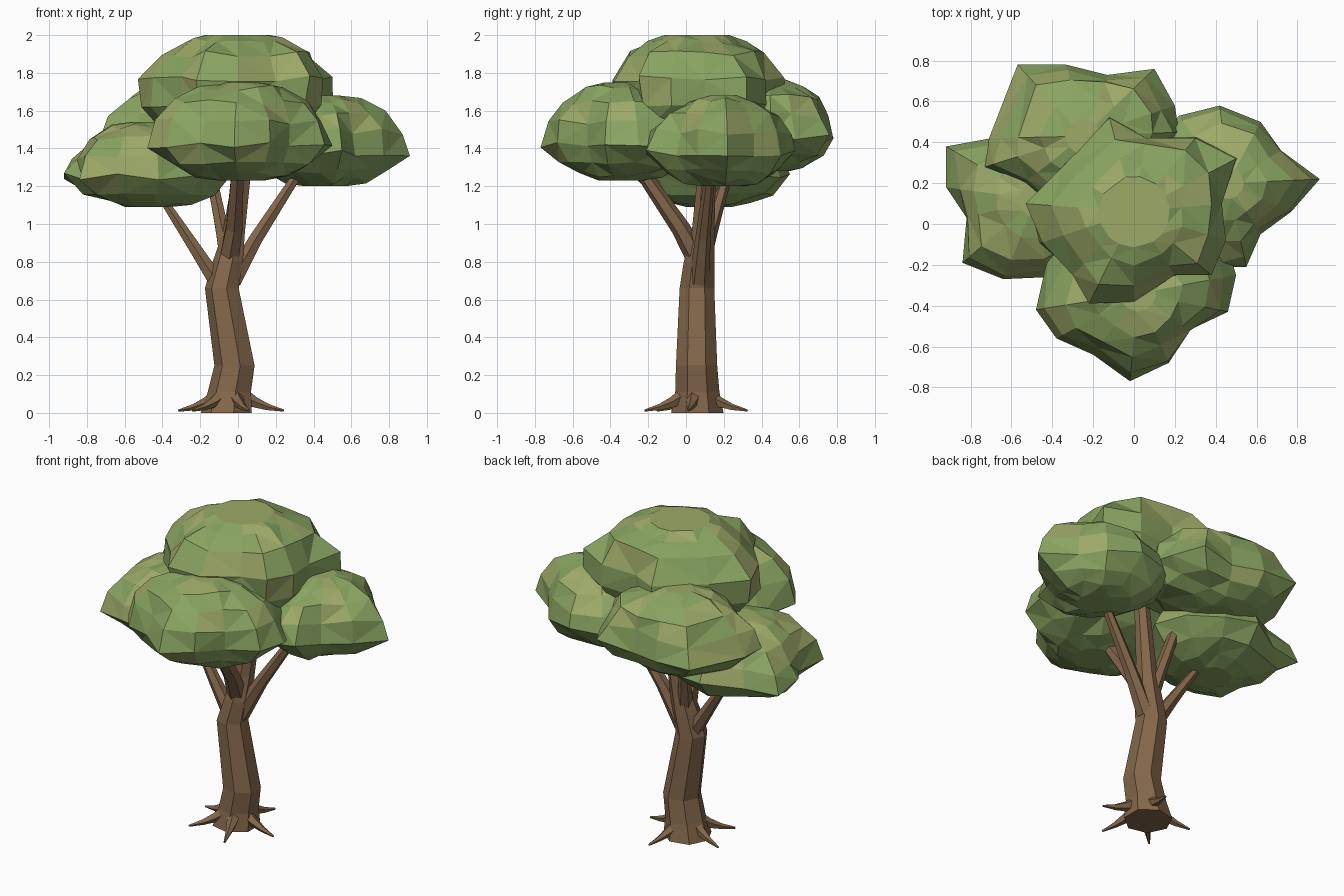
import bpy, bmesh, math, random
from mathutils import Vector

if "Cube" in bpy.data.objects:
    bpy.data.objects.remove(bpy.data.objects["Cube"])

random.seed(4)


def material(name, rgb):
    m = bpy.data.materials.new(name)
    m.diffuse_color = (*rgb, 1)
    m.use_nodes = True
    m.node_tree.nodes["Principled BSDF"].inputs["Base Color"].default_value = m.diffuse_color
    return m


BARK = material("bark", (0.23, 0.135, 0.07))
GREEN = material("leaf_green", (0.25, 0.37, 0.12))
OLIVE = material("leaf_olive", (0.34, 0.4, 0.14))


def loft(name, rings, mats):
    """Skin a stack of equal-count rings and cap both ends; olive mostly on upper faces."""
    bm = bmesh.new()
    rows = [[bm.verts.new(p) for p in ring] for ring in rings]
    n = len(rows[0])
    for level, (a, b) in enumerate(zip(rows, rows[1:])):
        for i in range(n):
            j = (i + 1) % n
            f = bm.faces.new((a[i], a[j], b[j], b[i]))
            if len(mats) > 1 and random.random() < 0.85 * (level + 1) / len(rows) - 0.2:
                f.material_index = 1
    bm.faces.new(rows[0][::-1])
    bm.faces.new(rows[-1]).material_index = len(mats) - 1
    bmesh.ops.recalc_face_normals(bm, faces=bm.faces)
    if len(mats) > 1:
        # split the warped leaf quads into flat facets
        bmesh.ops.triangulate(bm, faces=[f for f in bm.faces if len(f.verts) == 4])
    me = bpy.data.meshes.new(name)
    bm.to_mesh(me)
    bm.free()
    for m in mats:
        me.materials.append(m)
    ob = bpy.data.objects.new(name, me)
    bpy.context.collection.objects.link(ob)
    return ob


def limb(name, path, sides, level=False):
    """Tapered tube through (x, y, z, radius) stations."""
    pts = [Vector(p[:3]) for p in path]
    rings = []
    for i, p in enumerate(pts):
        d = pts[min(i + 1, len(pts) - 1)] - pts[max(i - 1, 0)]
        if level:
            d = Vector((0, 0, 1))
        q = Vector((0, 0, 1)).rotation_difference(d)
        rings.append([p + q @ Vector((math.cos(a), math.sin(a), 0)) * path[i][3]
                      for a in (math.tau * (k + 0.5) / sides for k in range(sides))])
    return loft(name, rings, [BARK])


def foliage(name, centre, outline, profile):
    """Leaf clump: plan outline scaled about its centre at each (z, scale) level."""
    c = Vector(centre)
    pts = [Vector(p) - c for p in outline]
    mean = sum(p.length for p in pts) / len(pts)
    rings = []
    for k, (z, s) in enumerate(profile):
        ring = []
        for p in pts:
            even = p.normalized() * mean
            q = p.lerp(even, min(1, (1 - s) * 1.6)) * s
            end = k in (0, len(profile) - 1)
            if s < 1 and not end:
                q *= random.uniform(0.94, 1.06)
            dz = 0 if end else random.uniform(-0.018, 0.018)
            ring.append((c.x + q.x, c.y + q.y, z + dz))
        rings.append(ring)
    return loft(name, rings, [GREEN, OLIVE])


def dome(z0, z1):
    shape = [(0, .28), (.06, .53), (.16, .79), (.36, 1), (.6, .9),
             (.8, .74), (.94, .47), (1, .2)]
    return [(z0 + (z1 - z0) * t, s) for t, s in shape]


# trunk
limb("trunk", [(-.055, .06, 0, .142), (-.04, .06, .11, .12), (-.013, .056, .25, .112),
               (-.081, .058, .66, .094), (-.05, .07, .8, .084), (-.02, .09, .95, .062),
               (.035, .115, 1.35, .046)], 7, level=True)

# branches
for name, path in {
    "branch_left": [(-.09, .07, .66, .05), (-.22, .08, .86, .037), (-.43, .11, 1.18, .02)],
    "branch_right": [(-.03, .07, .7, .055), (.1, .09, .93, .04), (.34, .13, 1.3, .025)],
    "branch_front": [(-.05, .07, .8, .06), (-.02, -.03, .98, .05), (0, -.25, 1.3, .036)],
    "branch_back": [(-.05, .08, .8, .05), (-.09, .14, 1.0, .038), (-.16, .24, 1.35, .028)],
}.items():
    limb(name, path, 6)

# roots
for i, deg in enumerate((-8, 75, 165, 225, 290)):
    a = math.radians(deg)
    stations = [(.07, .09, .04), (.13, .055, .03), (.2, .03, .018), (.285, .012, .006)]
    limb(f"root_{i + 1}", [(-.04 + r * math.cos(a), .05 + r * math.sin(a), z, w)
                           for r, z, w in stations], 5)

# crown clumps
foliage("foliage_top", (0, .06),
        [(-.53, .1), (-.36, .27), (-.12, .52), (.06, .42), (.3, .42), (.5, .32), (.43, .1),
         (.45, -.08), (.38, -.25), (.2, -.25), (0, -.38), (-.22, -.39), (-.3, -.25), (-.45, -.09)],
        [(1.42, .5), (1.5, .8), (1.63, .97), (1.77, 1), (1.9, .82), (1.97, .55), (2, .38)])

foliage("foliage_front", (.02, -.34),
        [(.5, -.25), (.44, -.05), (.25, .06), (0, .08), (-.25, .04), (-.42, -.15), (-.48, -.42),
         (-.38, -.56), (-.2, -.64), (-.02, -.77), (.17, -.68), (.27, -.52), (.46, -.43)],
        dome(1.23, 1.75))

foliage("foliage_right", (.46, .2),
        [(.91, .22), (.72, .36), (.62, .5), (.42, .58), (.22, .53), (.08, .4), (.02, .2),
         (.1, 0), (.25, -.14), (.43, -.21), (.55, -.21), (.62, -.05), (.77, .06)],
        dome(1.2, 1.68))

foliage("foliage_left", (-.48, .12),
        [(-.03, .15), (-.1, .35), (-.27, .5), (-.48, .55), (-.7, .42), (-.92, .38), (-.92, .18),
         (-.82, .03), (-.84, -.19), (-.64, -.27), (-.42, -.26), (-.2, -.15)],
        dome(1.09, 1.54))

foliage("foliage_back", (-.25, .43),
        [(.22, .45), (.2, .58), (.1, .76), (-.13, .73), (-.33, .78), (-.57, .78), (-.71, .42),
         (-.73, .28), (-.55, .19), (-.4, .08), (-.15, .06), (.1, .18)],
        dome(1.28, 1.77))
